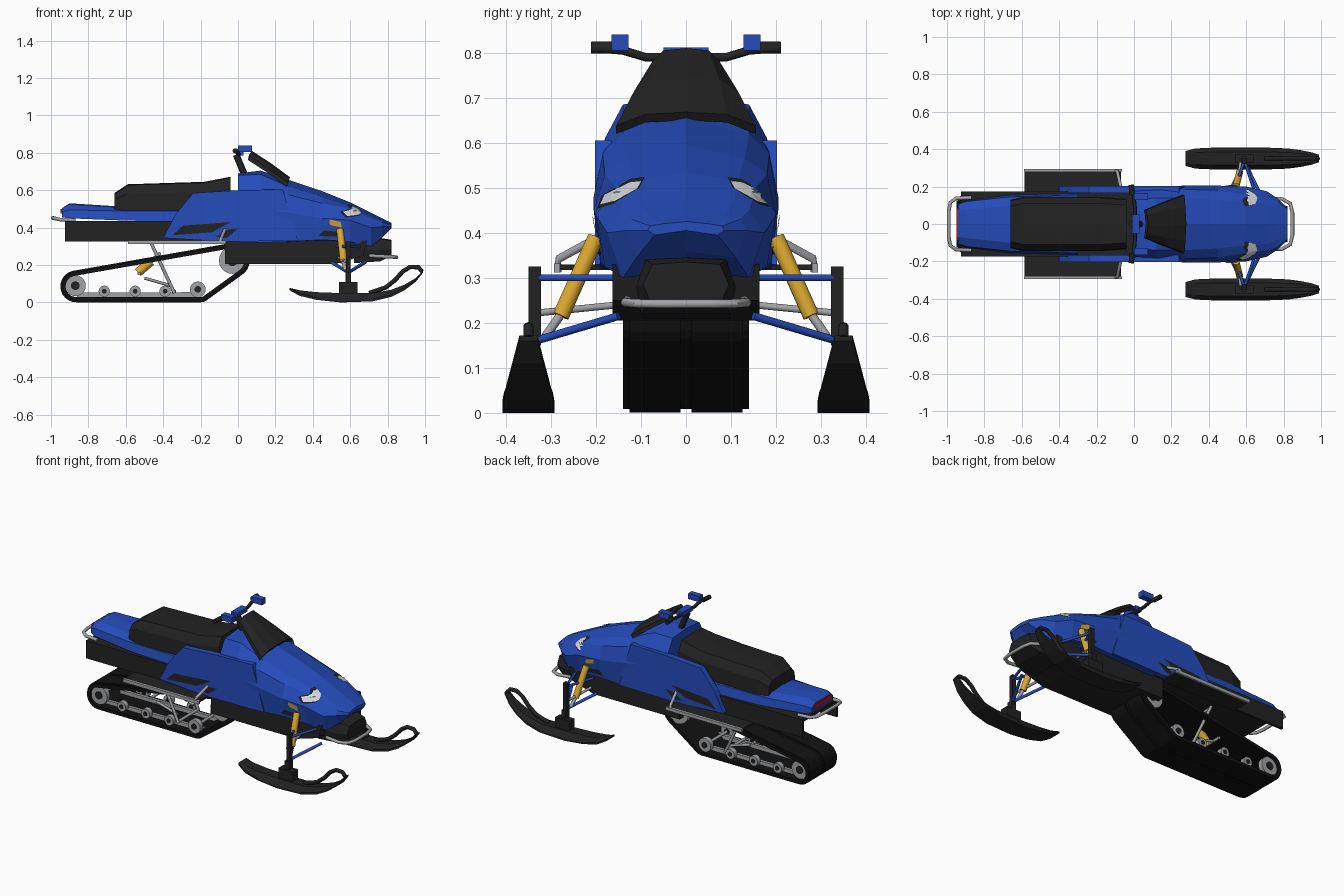
import bpy, bmesh, math
from mathutils import Vector
from mathutils.bvhtree import BVHTree
from mathutils.geometry import convex_hull_2d

if "Cube" in bpy.data.objects:
    bpy.data.objects.remove(bpy.data.objects["Cube"])


def material(name, r, g, b):
    m = bpy.data.materials.new(name)
    m.diffuse_color = (r, g, b, 1)
    m.use_nodes = True
    m.node_tree.nodes["Principled BSDF"].inputs["Base Color"].default_value = m.diffuse_color
    return m


BLUE = material("blue_paint", .018, .072, .5)
BLACK = material("black_plastic", .016, .016, .016)
RUBBER = material("track_rubber", .006, .006, .006)
GRAY = material("gray_metal", .36, .37, .39)
YELLOW = material("yellow_spring", .72, .4, .03)
LENS = material("light_lens", .68, .69, .72)
RED = material("tail_red", .5, .012, .015)


def mesh(name, verts, faces, mat, smooth=False, out=None):
    me = bpy.data.meshes.new(name)
    me.from_pydata([tuple(v) for v in verts], [], faces)
    bm = bmesh.new()
    bm.from_mesh(me)
    bmesh.ops.recalc_face_normals(bm, faces=bm.faces[:])
    if out is not None and sum(f.normal.dot(out) for f in bm.faces) < 0:
        bmesh.ops.reverse_faces(bm, faces=bm.faces[:])
    bm.to_mesh(me)
    bm.free()
    me.materials.append(mat)
    ob = bpy.data.objects.new(name, me)
    bpy.context.collection.objects.link(ob)
    if smooth:
        bpy.ops.object.select_all(action='DESELECT')
        ob.select_set(True)
        bpy.context.view_layer.objects.active = ob
        bpy.ops.object.shade_smooth_by_angle(angle=math.radians(40))
    return ob


def loft(name, rings, mat, smooth=False, closed=False):
    n, k = len(rings[0]), len(rings)
    verts = [v for r in rings for v in r]
    faces = [(i * n + j, i * n + (j + 1) % n, (i + 1) % k * n + (j + 1) % n, (i + 1) % k * n + j)
             for i in range(k if closed else k - 1) for j in range(n)]
    if not closed:
        faces += [tuple(range(n)), tuple(range((k - 1) * n, k * n))]
    return mesh(name, verts, faces, mat, smooth)


def prism(name, profile, y0, y1, mat):
    return loft(name, [[(x, y, z) for x, z in profile] for y in (y0, y1)], mat)


def box(name, x0, x1, y0, y1, z0, z1, mat):
    return prism(name, [(x0, z0), (x1, z0), (x1, z1), (x0, z1)], y0, y1, mat)


def half_rings(stations):
    # stations: x, then half-section points (y, z) from the top centre to the bottom
    rings = []
    for x, pts in stations:
        rings.append([(x, y, z) for y, z in pts] + [(x, -y, z) for y, z in reversed(pts) if y > 0])
    return rings


def tube(name, pts, r, mat, sides=10):
    pts = [Vector(p) for p in pts]
    rings = []
    up = Vector((0, 1, 0)) if abs((pts[-1] - pts[0]).normalized().y) < .8 else Vector((0, 0, 1))
    for i, p in enumerate(pts):
        t = (pts[min(i + 1, len(pts) - 1)] - pts[max(i - 1, 0)]).normalized()
        a = t.cross(up)
        a = a.normalized() if a.length > .05 else Vector((1, 0, 0))
        b = t.cross(a)
        rings.append([p + r * (a * math.cos(u) + b * math.sin(u))
                      for u in (2 * math.pi * j / sides for j in range(sides))])
    return loft(name, rings, mat, True)


def disc(name, x, z, r, y0, y1, mat):
    return tube(name, [(x, y0, z), (x, y1, z)], r, mat, 20)


# Hood
hood = loft("hood", half_rings([
    (0.00, [(0, .69), (.13, .68), (.175, .605), (.195, .50), (.19, .32), (0, .32)]),
    (0.12, [(0, .705), (.14, .685), (.18, .61), (.2, .50), (.19, .32), (0, .32)]),
    (0.27, [(0, .655), (.14, .62), (.185, .575), (.205, .48), (.19, .325), (0, .32)]),
    (0.45, [(0, .595), (.13, .565), (.18, .53), (.205, .45), (.19, .335), (0, .32)]),
    (0.60, [(0, .535), (.115, .515), (.155, .50), (.2, .44), (.18, .325), (0, .31)]),
    (0.71, [(0, .48), (.105, .465), (.14, .45), (.175, .40), (.14, .30), (0, .32)]),
    (0.77, [(0, .45), (.085, .44), (.12, .43), (.135, .405), (.11, .345), (0, .36)]),
    (0.82, [(0, .425), (.05, .42), (.08, .415), (.085, .405), (.07, .395), (0, .405)])]), BLUE)

# Side panels
panel = [(-.40, .345), (-.335, .47), (-.24, .585), (0, .6), (.24, .605), (.32, .33), (-.07, .325)]
panels = [prism("side_panel", panel, s * .165, s * .202, BLUE) for s in (1, -1)]

vs, fs = [], []
for ob in [hood] + panels:
    base = len(vs)
    vs += [v.co.copy() for v in ob.data.vertices]
    fs += [[base + i for i in p.vertices] for p in ob.data.polygons]
BODY = BVHTree.FromPolygons(vs, fs)


def decal(name, pts, axis, mat, off):
    # thin sheet laid on the body, seen along the x or y axis, on both sides
    ring = []
    for i, (a, b) in enumerate(pts):
        c, d = pts[(i + 1) % len(pts)]
        ring += [(a + (c - a) * t / 3, b + (d - b) * t / 3) for t in range(3)]
    n = len(ring)
    cx, cz = sum(p[0] for p in ring) / n, sum(p[1] for p in ring) / n
    flat = [(cx + (a - cx) * t, cz + (b - cz) * t) for t in (1, .5) for a, b in ring] + [(cx, cz)]
    faces = [(j, (j + 1) % n, n + (j + 1) % n, n + j) for j in range(n)]
    faces += [(n + j, n + (j + 1) % n, 2 * n) for j in range(n)]
    for s in (1, -1):
        d = Vector((-1, 0, 0)) if axis == 'x' else Vector((0, -s, 0))
        verts = []
        for a, b in flat:
            o = Vector((2, s * a, b)) if axis == 'x' else Vector((a, s, b))
            hit = BODY.ray_cast(o, d)[0]
            if hit is None:
                hit = BODY.find_nearest(Vector((.58, s * a, b)) if axis == 'x' else Vector((a, s * .2, b)))[0]
            verts.append(hit - d * off)
        mesh(name, verts, faces, mat, out=-d)


# Headlights, vents and side markers
lamp = [(.192, .462), (.182, .485), (.125, .513), (.098, .516), (.108, .498), (.16, .47)]
mx, mz = .145, .49
decal("headlight_rim", [(mx + (a - mx) * 1.12, mz + (b - mz) * 1.3) for a, b in lamp], 'x', BLACK, .005)
decal("headlight_lens", lamp, 'x', LENS, .010)
decal("side_vent", [(-.35, .36), (-.295, .41), (-.04, .43), (-.14, .375)], 'y', BLACK, .004)
decal("lower_vent", [(-.12, .35), (-.05, .39), (.0, .395), (-.06, .345)], 'y', BLACK, .004)
decal("front_vent", [(.43, .355), (.46, .385), (.56, .375), (.57, .35)], 'y', BLACK, .004)
decal("side_marker", [(.49, .42), (.49, .445), (.55, .43), (.555, .40), (.50, .412)], 'y', YELLOW, .006)

# Windshield, a curved plate
wind = [(.06, .81, .05, .075), (.16, .745, .075, .115), (.245, .68, .09, .155)]
rings = []
for x, z, yi, yo in wind:
    top = [(x + .005, -yo, z - .03), (x + .01, -yi, z - .005), (x + .015, 0, z),
           (x + .01, yi, z - .005), (x + .005, yo, z - .03)]
    rings.append(top + [(a - .012, b, c - .018) for a, b, c in reversed(top)])
rings[-1] = [(a + .02, b, c - .012) for a, b, c in rings[-1]]
loft("windshield", rings, BLACK)

# Seat
loft("seat", half_rings([
    (-.66, [(0, .585), (.095, .58), (.125, .55), (.13, .48), (0, .48)]),
    (-.59, [(0, .632), (.11, .628), (.14, .58), (.145, .48), (0, .48)]),
    (-.18, [(0, .645), (.11, .64), (.14, .59), (.145, .48), (0, .48)]),
    (-.04, [(0, .672), (.10, .668), (.13, .61), (.135, .48), (0, .48)])]), BLACK)

# Rear cover and seat base
loft("rear_cover", half_rings([
    (-.94, [(0, .505), (.07, .505), (.105, .485), (.105, .455), (0, .455)]),
    (-.90, [(0, .53), (.075, .525), (.12, .495), (.125, .45), (0, .45)]),
    (-.66, [(0, .515), (.10, .51), (.145, .49), (.155, .44), (0, .44)]),
    (-.30, [(0, .50), (.12, .50), (.155, .49), (.165, .43), (0, .43)])]), BLUE)
box("tail_light", -.948, -.935, -.085, .085, .475, .5, RED)

# Tunnel, an upside-down channel
sec = [(.175, .325), (.175, .435), (-.175, .435), (-.175, .325), (-.16, .325), (-.16, .42), (.16, .42), (.16, .325)]
loft("tunnel", [[(x, y, z) for y, z in sec] for x in (-.925, .05)], BLACK)

# Belly pan and nose bumper
prism("belly_pan", [(-.07, .335), (-.07, .205), (.52, .205), (.67, .25), (.69, .33)], -.163, .163, BLACK)
loft("nose_bumper", half_rings([
    (.62, [(0, .34), (.09, .34), (.11, .28), (.10, .21), (0, .21)]),
    (.76, [(0, .345), (.09, .34), (.11, .28), (.10, .22), (0, .22)]),
    (.82, [(0, .335), (.075, .33), (.095, .285), (.08, .25), (0, .25)])]), BLACK)
tube("front_bumper_bar", [(.70, -.13, .25), (.79, -.135, .245), (.835, -.11, .243), (.847, -.06, .242),
                          (.847, .06, .242), (.835, .11, .243), (.79, .135, .245), (.70, .13, .25)], .01, GRAY)
tube("rear_bumper_bar", [(-.87, -.14, .44), (-.95, -.138, .443), (-.982, -.115, .45), (-.99, -.07, .452),
                         (-.99, .07, .452), (-.982, .115, .45), (-.95, .138, .443), (-.87, .14, .44)], .01, GRAY)

# Handlebar
tube("handlebar", [(-.01, -.2, .81), (.0, -.14, .805), (.005, -.09, .79), (.005, .09, .79),
                   (.0, .14, .805), (-.01, .2, .81)], .01, BLACK)
tube("steering_column", [(-.01, 0, .79), (.04, 0, .67)], .018, BLACK)
box("handlebar_pad", -.012, .03, -.05, .05, .785, .812, BLUE)
for s in (1, -1):
    tube("grip", [(-.01, s * .155, .811), (-.015, s * .21, .811)], .014, BLACK)
    box("hand_control", 0, .075, s * .128, s * .165, .805, .84, BLUE)

# Track belt and lugs, wrapped round three wheels
wheels = [(-.865, .086, .077), (-.20, .059, .05), (-.03, .225, .085)]


def loop(off):
    return [(x + (r + off) * math.cos(a), z + (r + off) * math.sin(a))
            for x, z, r in wheels for a in (2 * math.pi * i / 24 + .01 for i in range(24))]


hull = convex_hull_2d([Vector(p) for p in loop(0)])


def belt(name, inner, outer, y0, y1):
    a, b = loop(inner), loop(outer)
    loft(name, [[(*a[i][:1], y0, a[i][1]), (b[i][0], y0, b[i][1]),
                 (b[i][0], y1, b[i][1]), (a[i][0], y1, a[i][1])] for i in hull], RUBBER, closed=True)


belt("track_belt", -.02, 0, -.14, .14)
for s in (1, -1):
    belt("track_lug_band", -.001, .008, s * .012, s * .126)

for s in (1, -1):
    # Track wheels and rails
    for x, z, r in [(-.87, .09, .056), (-.715, .06, .03), (-.55, .06, .03), (-.39, .06, .03),
                    (-.215, .07, .042), (-.03, .225, .072)]:
        disc("track_wheel", x, z, r, s * .095, s * .125, GRAY)
        disc("wheel_hub", x, z, r * .42, s * .09, s * .13, BLACK)
    prism("slide_rail", [(-.86, .03), (-.21, .03), (-.17, .06), (-.22, .055), (-.86, .052)], s * .07, s * .088, GRAY)
    tube("rear_arm", [(-.47, s * .1, .33), (-.34, s * .1, .05)], .009, GRAY)
    tube("rear_arm_brace", [(-.50, s * .08, .13), (-.36, s * .08, .09)], .008, GRAY)
    # Running boards with edge rails and toe bars
    box("running_board", -.585, -.07, s * .16, s * .285, .317, .329, BLACK)
    box("running_board_edge", -.587, -.065, s * .28, s * .293, .312, .332, GRAY)
    tube("toe_bar", [(-.07, s * .195, .39), (-.09, s * .283, .342), (-.10, s * .285, .315)], .009, GRAY)
    # Front suspension
    for x in (.50, .68):
        tube("lower_arm", [(x, s * .15, .215), (.59, s * .335, .16)], .009, BLUE)
    for x in (.53, .65):
        tube("upper_arm", [(x, s * .16, .30), (.59, s * .34, .30)], .008, BLUE)
    tube("front_shock", [(.545, s * .20, .39), (.565, s * .278, .215)], .019, YELLOW)
    tube("shock_rod", [(.56, s * .27, .23), (.575, s * .312, .17)], .01, GRAY)
    tube("tie_rod", [(.54, s * .15, .24), (.57, s * .33, .222)], .008, GRAY)
    box("spindle", .578, .602, s * .322, s * .35, .15, .325, BLACK)
    box("spindle_foot", .575, .605, s * .325, s * .362, .10, .16, BLACK)
    box("ski_saddle", .54, .64, s * .325, s * .375, .04, .11, BLACK)
    # Skis
    rings = []
    for x, z0, z1, w in [(.275, .065, .078, .04), (.33, .035, .065, .054), (.42, .014, .055, .058),
                         (.55, 0, .05, .058), (.72, .006, .05, .058), (.82, .03, .068, .054),
                         (.89, .065, .095, .045), (.95, .11, .13, .033), (.99, .16, .172, .02)]:
        rings.append([(x, s * .35 + y, z) for y, z in
                      [(-w, z0), (w, z0), (w, z0 + .012), (w * .6, z1), (-w * .6, z1), (-w, z0 + .012)]])
    loft("ski", rings, BLACK)
    tube("ski_loop", [(.985, s * .35, .165), (.965, s * .35, .188), (.92, s * .35, .19), (.88, s * .35, .165),
                      (.84, s * .35, .12), (.79, s * .35, .08), (.70, s * .35, .05)], .012, BLACK)

# Rear suspension shock and cross shafts
tube("rear_shock", [(-.535, 0, .16), (-.465, 0, .22)], .024, YELLOW)
tube("rear_shock_rod", [(-.47, 0, .215), (-.42, 0, .26)], .01, GRAY)
for x, z in [(-.87, .09), (-.47, .32), (-.34, .06), (-.215, .07), (-.53, .155), (-.42, .26)]:
    tube("cross_shaft", [(x, -.1, z), (x, .1, z)], .009, GRAY)
